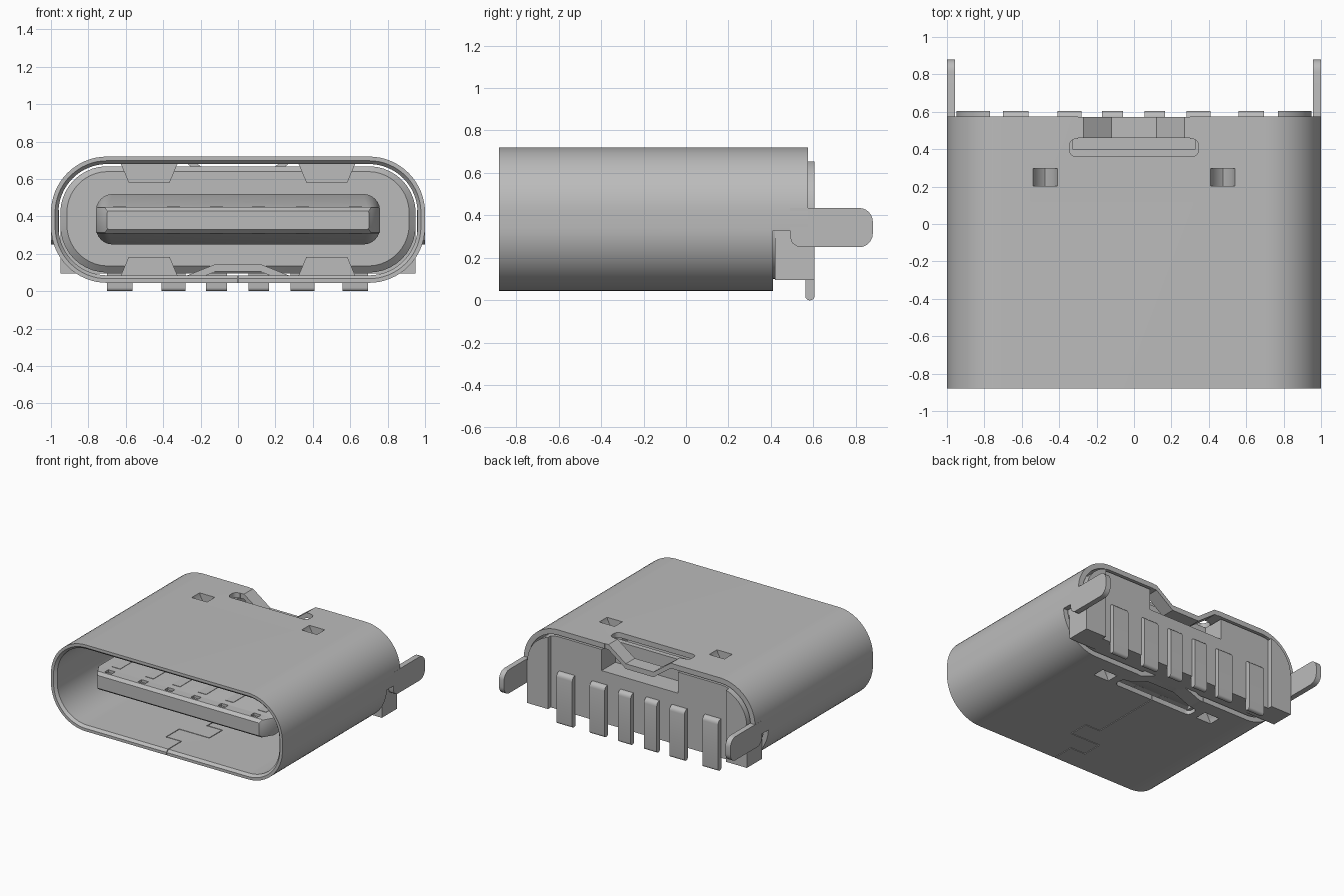
import bpy, bmesh, math
from mathutils import Vector

if "Cube" in bpy.data.objects:
    bpy.data.objects.remove(bpy.data.objects["Cube"])

grey = bpy.data.materials.new("plain grey")
grey.use_nodes = True
COLOUR = (0.5, 0.5, 0.5, 1)
grey.diffuse_color = COLOUR
grey.node_tree.nodes["Principled BSDF"].inputs["Base Color"].default_value = COLOUR
parts = []


def finish(name, bm):
    bmesh.ops.recalc_face_normals(bm, faces=bm.faces)
    me = bpy.data.meshes.new(name)
    bm.to_mesh(me)
    bm.free()
    me.materials.append(grey)
    ob = bpy.data.objects.new(name, me)
    bpy.context.collection.objects.link(ob)
    parts.append(ob)
    return ob


def prism(name, pts, axis, a, b):
    """Extrude a 2D profile along an axis from a to b."""
    place = {"x": lambda p, q, t: (t, p, q),
             "y": lambda p, q, t: (p, t, q),
             "z": lambda p, q, t: (p, q, t)}[axis]
    bm = bmesh.new()
    face = bm.faces.new([bm.verts.new(place(p, q, a)) for p, q in pts])
    ext = bmesh.ops.extrude_face_region(bm, geom=[face])
    shift = Vector(place(0, 0, b - a))
    bmesh.ops.translate(bm, vec=shift,
                        verts=[v for v in ext["geom"] if isinstance(v, bmesh.types.BMVert)])
    return finish(name, bm)


def box(name, x0, x1, y0, y1, z0, z1):
    return prism(name, [(x0, y0), (x1, y0), (x1, y1), (x0, y1)], "z", z0, z1)


def rounded(p0, p1, q0, q1, radii, n=10):
    """Rounded rectangle; radii run from the top right corner anticlockwise."""
    pts = []
    corners = [(p1, q1, -1, -1), (p0, q1, 1, -1), (p0, q0, 1, 1), (p1, q0, -1, 1)]
    for i, ((p, q, sp, sq), r) in enumerate(zip(corners, radii)):
        if r == 0:
            pts.append((p, q))
            continue
        for k in range(n + 1):
            t = math.radians(90 * (i + k / n))
            pts.append((p + sp * r + r * math.cos(t), q + sq * r + r * math.sin(t)))
    return pts


def ring(hx, z0, z1, r, n=10):
    return rounded(-hx, hx, z0, z1, [r] * 4, n)


def loft(name, sections, closed=False):
    """Skin (y, outline) sections; closed joins the last to the first."""
    bm = bmesh.new()
    loops = [[bm.verts.new((x, y, z)) for x, z in pts] for y, pts in sections]
    n = len(loops[0])
    pairs = list(zip(loops, loops[1:]))
    if closed:
        pairs.append((loops[-1], loops[0]))
    else:
        bm.faces.new(loops[0])
        bm.faces.new(loops[-1])
    for a, b in pairs:
        for i in range(n):
            j = (i + 1) % n
            bm.faces.new((a[i], a[j], b[j], b[i]))
    return finish(name, bm)


def cut(targets, cutter):
    """Subtract the cutter from the targets, then discard it."""
    cutter.hide_render = True
    for ob in targets:
        mod = ob.modifiers.new("cut", "BOOLEAN")
        mod.operation, mod.solver, mod.object = "DIFFERENCE", "EXACT", cutter
        dg = bpy.context.evaluated_depsgraph_get()
        me = bpy.data.meshes.new_from_object(ob.evaluated_get(dg))
        ob.modifiers.clear()
        ob.data = me
    parts.remove(cutter)
    bpy.data.objects.remove(cutter)


# Metal shell: hollow rounded tube with a chamfered mouth
Z0, Z1 = 0.045, 0.72
outer = ring(1, Z0, Z1, 0.3, 16)
inner = ring(0.96, Z0 + 0.04, Z1 - 0.04, 0.26, 16)
mouth = ring(0.978, Z0 + 0.022, Z1 - 0.022, 0.278, 16)
shell = loft("shell", [(-0.88, outer), (0.575, outer), (0.575, inner),
                       (-0.86, inner), (-0.88, mouth)], closed=True)
cut([shell], box("rear_cut", -1.1, 1.1, 0.41, 0.7, -0.1, 0.33))

# Retaining straps pressed inward behind a slot, top and bottom
for side, y0, z_out, d, depth in (("top", 0.36, Z1, -1, 0.11), ("bottom", 0.195, Z0, 1, 0.06)):
    lo, hi = sorted((z_out - d * 0.05, z_out + d * 0.06))
    cut([shell], prism("slot", rounded(-0.345, 0.345, y0, y0 + 0.095, [0.035] * 4, 5), "z", lo, hi))
    cut([shell], box("strap_gap", -0.3, 0.3, y0 + 0.08, y0 + 0.3, lo, hi))
    line = [(-0.31, 0), (-0.27, 0), (-0.12, depth), (0.12, depth), (0.27, 0), (0.31, 0)]
    pts = [(x, z_out + d * z) for x, z in line]
    pts += [(x, z_out + d * (z + 0.04)) for x, z in reversed(line)]
    prism(side + "_retaining_strap", pts, "y", y0 + 0.1, y0 + 0.212)

# Pressed spring dents, two on each broad side
for side, z_out, d in (("top", Z1, -1), ("bottom", Z0, 1)):
    for label, cx in (("left", 0.475), ("right", -0.475)):
        trap = [(-0.155, 0.03), (-0.11, 0.138), (0.11, 0.138), (0.155, 0.03)]
        dent = prism(f"{side}_{label}_spring_dent",
                     [(cx + x, z_out + d * z) for x, z in trap], "y", 0.2, 0.3)
        vee = [(-0.075, -0.03), (-0.06, 0.02), (-0.03, 0.075), (0, 0.095),
               (0.03, 0.075), (0.06, 0.02), (0.075, -0.03)]
        cut([shell, dent], prism("dent_cut", [(cx + x, z_out + d * z) for x, z in vee],
                                 "y", 0.202, 0.298))

# Interlocking seam along the underside
seam = [(0, -0.9), (0, -0.7), (-0.13, -0.7), (-0.13, -0.54), (0.13, -0.54),
        (0.13, -0.38), (0, -0.38), (0, 0.196)]
w = 0.003
for (xa, ya), (xb, yb) in zip(seam, seam[1:]):
    cut([shell], box("seam_cut", min(xa, xb) - w, max(xa, xb) + w,
                     min(ya, yb) - w, max(ya, yb) + w, 0.02, 0.1))

# Side legs running back from the shell
leg = rounded(0.49, 0.88, 0.25, 0.435, [0.065, 0, 0, 0.065], 6)
foot_curve = [(0.49, 0.34), (0.49, 0.30), (0.50, 0.27), (0.53, 0.25)]
leg = [p for p in leg if p != (0.49, 0.25)]
leg[leg.index((0.49, 0.435)) + 1:leg.index((0.49, 0.435)) + 1] = foot_curve
for label, x0, x1 in (("left", 0.957, 1.0), ("right", -1.0, -0.957)):
    prism(label + "_leg", leg, "x", x0, x1)

# Insulator: chamfered inner wall and a square-footed rear block
inner_wall = loft("insulator_wall", [(0.33, ring(0.915, 0.135, 0.64, 0.22)),
                                     (0.36, ring(0.95, 0.1, 0.668, 0.25)),
                                     (0.45, ring(0.95, 0.1, 0.668, 0.25))])
rear = prism("insulator_rear_block",
             rounded(-0.95, 0.95, 0.095, 0.665, [0.25, 0.25, 0, 0]), "y", 0.42, 0.605)
cut([rear], box("rear_recess", -0.77, 0.77, 0.57, 0.7, 0, 0.8))
cut([rear, inner_wall], box("strap_pocket", -0.33, 0.33, 0.4, 0.7, 0.5, 0.8))

# Tongue with a bevelled tip, flaring into its root
tongue = loft("tongue", [(-0.74, ring(0.70, 0.33, 0.43, 0.01, 2)),
                         (-0.715, ring(0.715, 0.31, 0.45, 0.01, 2)),
                         (-0.64, ring(0.76, 0.31, 0.45, 0.01, 2)),
                         (0.4, ring(0.76, 0.31, 0.45, 0.01, 2))])
loft("tongue_root", [(-0.08, ring(0.755, 0.315, 0.445, 0.06, 6)),
                     (0.1, ring(0.76, 0.25, 0.52, 0.09, 6)),
                     (0.4, ring(0.76, 0.25, 0.52, 0.09, 6))])

# Contacts: flat strips on the tongue, tip holes, and solder tails at the back
contacts = [(-0.633, 0.068), (-0.345, 0.065), (-0.115, 0.055),
            (0.11, 0.055), (0.345, 0.065), (0.628, 0.068)]
pin = rounded(0.562, 0.605, 0.0, 0.40, [0.035, 0, 0.02, 0.02], 5)
for i, (x, hw) in enumerate(contacts, 1):
    prism(f"solder_tail_{i}", pin, "x", x - hw, x + hw)
    for side, z0, z1 in (("top", 0.43, 0.47), ("bottom", 0.29, 0.33)):
        cut([tongue], box("tip_hole", x - 0.03, x + 0.03, -0.70, -0.655, z0, z1))
        za = 0.447 if side == "top" else 0.307
        box(f"{side}_contact_{i}", x - 0.035, x + 0.035, -0.6, -0.06, za, za + 0.006)

# Smooth the curves, keep the edges sharp
bpy.ops.object.select_all(action="DESELECT")
for ob in parts:
    ob.select_set(True)
bpy.context.view_layer.objects.active = shell
bpy.ops.object.shade_smooth_by_angle(angle=math.radians(30))
